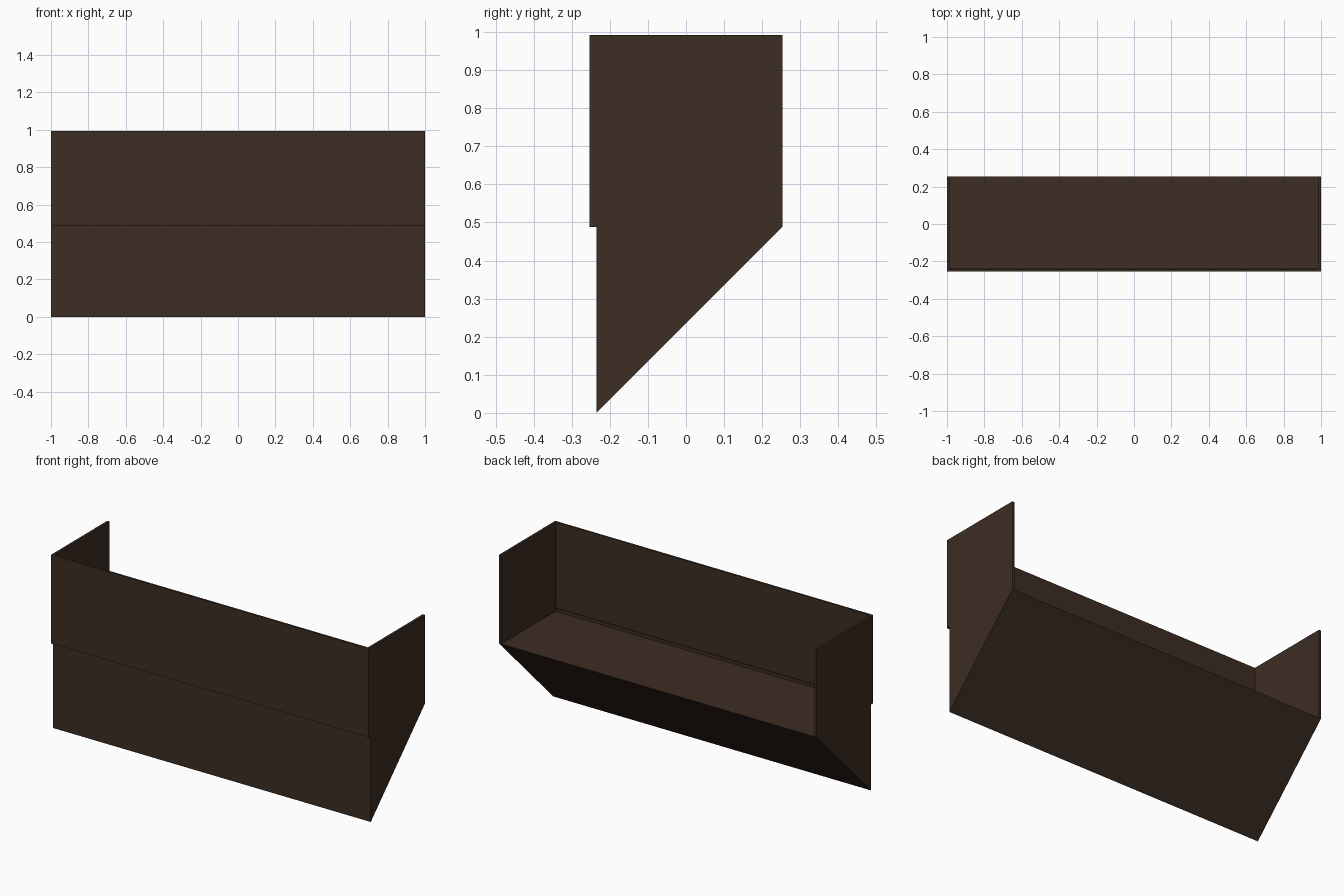
import bpy, bmesh

if "Cube" in bpy.data.objects:
    bpy.data.objects.remove(bpy.data.objects["Cube"])

brown = bpy.data.materials.new("dark_brown")
brown.diffuse_color = (0.045, 0.026, 0.017, 1)
brown.use_nodes = True
brown.node_tree.nodes["Principled BSDF"].inputs["Base Color"].default_value = brown.diffuse_color


def extrude_x(name, profile, x0, x1):
    """Solid made by extruding a (y, z) profile along x."""
    bm = bmesh.new()
    face = bm.faces.new([bm.verts.new((x0, y, z)) for y, z in profile])
    ext = bmesh.ops.extrude_face_region(bm, geom=[face])
    moved = [v for v in ext["geom"] if isinstance(v, bmesh.types.BMVert)]
    bmesh.ops.translate(bm, verts=moved, vec=(x1 - x0, 0, 0))
    bmesh.ops.recalc_face_normals(bm, faces=bm.faces)
    me = bpy.data.meshes.new(name)
    bm.to_mesh(me)
    bm.free()
    me.materials.append(brown)
    ob = bpy.data.objects.new(name, me)
    bpy.context.collection.objects.link(ob)
    return ob


def rect(y0, y1, z0, z1):
    return [(y0, z0), (y1, z0), (y1, z1), (y0, z1)]


FLOOR, TOP = 0.488, 0.992

# Wedge-shaped base with a sloping underside
extrude_x("wedge_base", [(-0.235, 0), (0.253, FLOOR), (-0.235, FLOOR)], -1, 1)

# Thin front panel and the square rail along its foot
extrude_x("front_panel", rect(-0.253, -0.241, FLOOR + 0.018, TOP), -1, 1)
extrude_x("bottom_rail", rect(-0.253, -0.235, FLOOR, FLOOR + 0.018), -1, 1)

# Side panels, left and right, butting against the front panel
for side, name in ((-1, "left_panel"), (1, "right_panel")):
    extrude_x(name, [(-0.235, FLOOR), (0.253, FLOOR), (0.253, TOP), (-0.241, TOP),
                     (-0.241, FLOOR + 0.018), (-0.235, FLOOR + 0.018)],
              side * 0.986, side)
